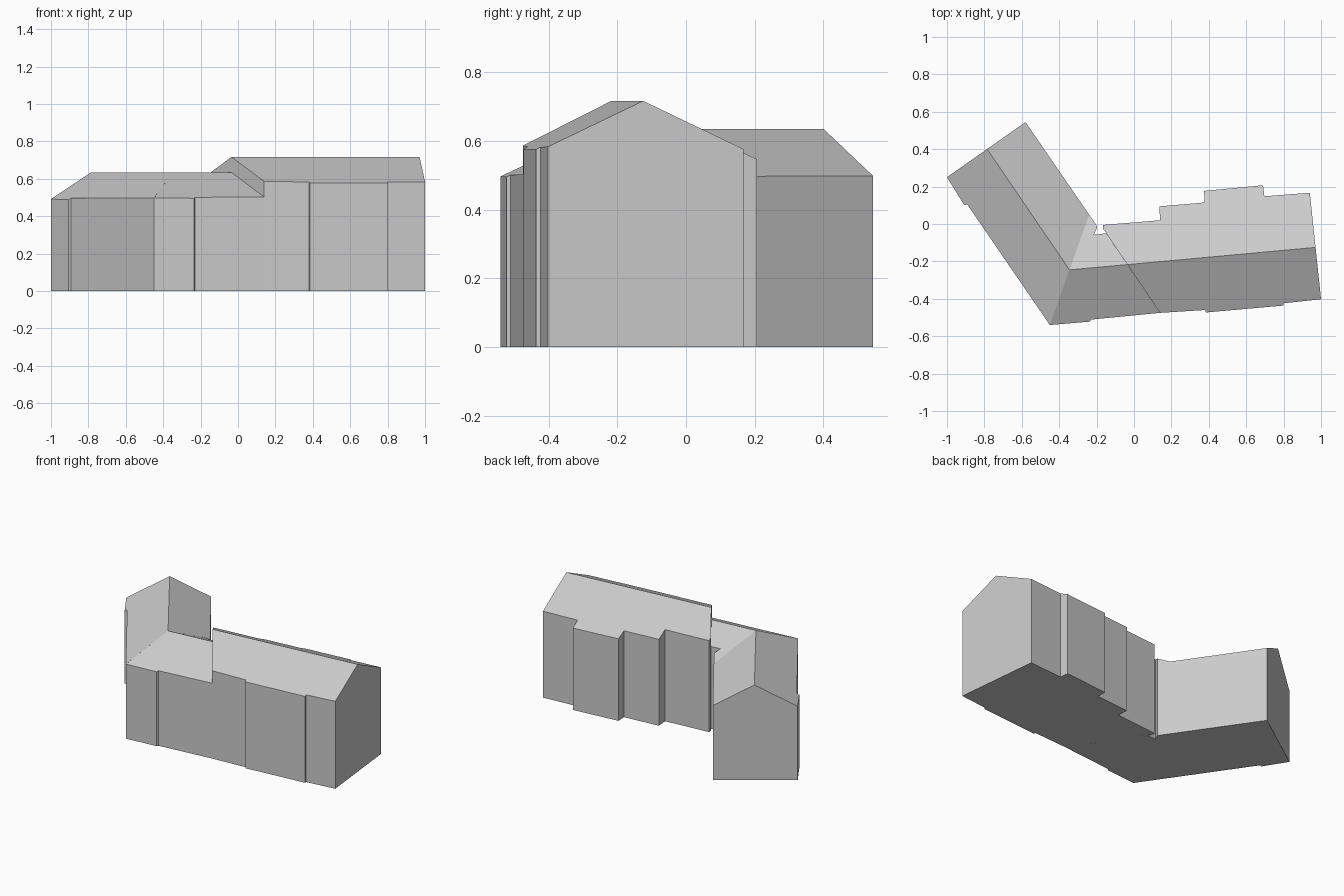
import bpy
import bmesh
from mathutils import Vector

cube = bpy.data.objects.get("Cube")
if cube:
    bpy.data.objects.remove(cube, do_unlink=True)

grey = bpy.data.materials.new("light_grey")
grey.use_nodes = True
colour = (0.6, 0.6, 0.6, 1)
grey.diffuse_color = colour
grey.node_tree.nodes["Principled BSDF"].inputs["Base Color"].default_value = colour


def across(p, a, b):
    """Signed plan distance of p from the line a-b."""
    d = (Vector(b) - Vector(a)).normalized()
    v = Vector(p[:2]) - Vector(a)
    return d.x * v.y - d.y * v.x


def gabled_block(name, outline, ridge, height, slope, joints=()):
    """Extrude a footprint, trim it to a pitched roof and open it at the joints."""
    bm = bmesh.new()
    base = bm.faces.new([bm.verts.new((x, y, 0)) for x, y in outline])
    top = bmesh.ops.extrude_face_region(bm, geom=[base], use_keep_orig=True)
    for v in top["geom"]:
        if isinstance(v, bmesh.types.BMVert):
            v.co.z = 1.2

    # One cut for each roof slope
    a, b = ridge
    d = (Vector(b) - Vector(a)).normalized()
    for side in (-1, 1):
        normal = Vector((-d.y * slope * side, d.x * slope * side, 1))
        cut = bmesh.ops.bisect_plane(
            bm, geom=bm.verts[:] + bm.edges[:] + bm.faces[:], dist=1e-6,
            plane_co=(a[0], a[1], height), plane_no=normal, clear_outer=True)
        edges = [e for e in cut["geom_cut"] if isinstance(e, bmesh.types.BMEdge)]
        bmesh.ops.contextual_create(bm, geom=edges)
    bmesh.ops.recalc_face_normals(bm, faces=bm.faces[:])

    # Hidden walls where blocks meet
    hidden = [f for f in bm.faces for j in joints
              if all(abs(across(v.co, *j)) < 1e-4 for v in f.verts)]
    bmesh.ops.delete(bm, geom=hidden, context="FACES")
    mesh = bpy.data.meshes.new(name)
    bm.to_mesh(mesh)
    bm.free()
    mesh.materials.append(grey)
    obj = bpy.data.objects.new(name, mesh)
    bpy.context.collection.objects.link(obj)
    return obj


# Shared corners
outer, inner = (-0.45, -0.54), (-0.24, 0.05)
bend, step_ridge = (-0.345, -0.245), (-0.035, -0.217)
step_front, step_back = (0.14, -0.475), (-0.149, -0.05)

# Angled low wing
gabled_block("angled_wing",
             [(-1, 0.25), (-0.907, 0.1), (-0.892, 0.105), outer, inner, (-0.58, 0.545)],
             ((-0.785, 0.4), bend), 0.635, 0.545, [(outer, inner)])

# Low middle section with the slot at its back corner
gabled_block("middle_section",
             [outer, (-0.235, -0.522), (-0.23, -0.511), step_front, step_back,
              (-0.215, -0.058), (-0.197, -0.018), (-0.2, -0.008), inner],
             (bend, step_ridge), 0.635, 0.486,
             [(outer, inner), (step_front, step_back)])

# Tall main section with a stepped back
gabled_block("main_section",
             [step_front, (0.38, -0.46), (0.385, -0.473), (0.8, -0.436), (0.8, -0.424),
              (1, -0.402), (0.94, 0.167), (0.697, 0.148), (0.69, 0.207), (0.375, 0.177),
              (0.377, 0.115), (0.135, 0.094), (0.14, 0.02), (-0.165, -0.005),
              (-0.165, -0.026)],
             (step_ridge, (0.97, -0.125)), 0.717, 0.478)
